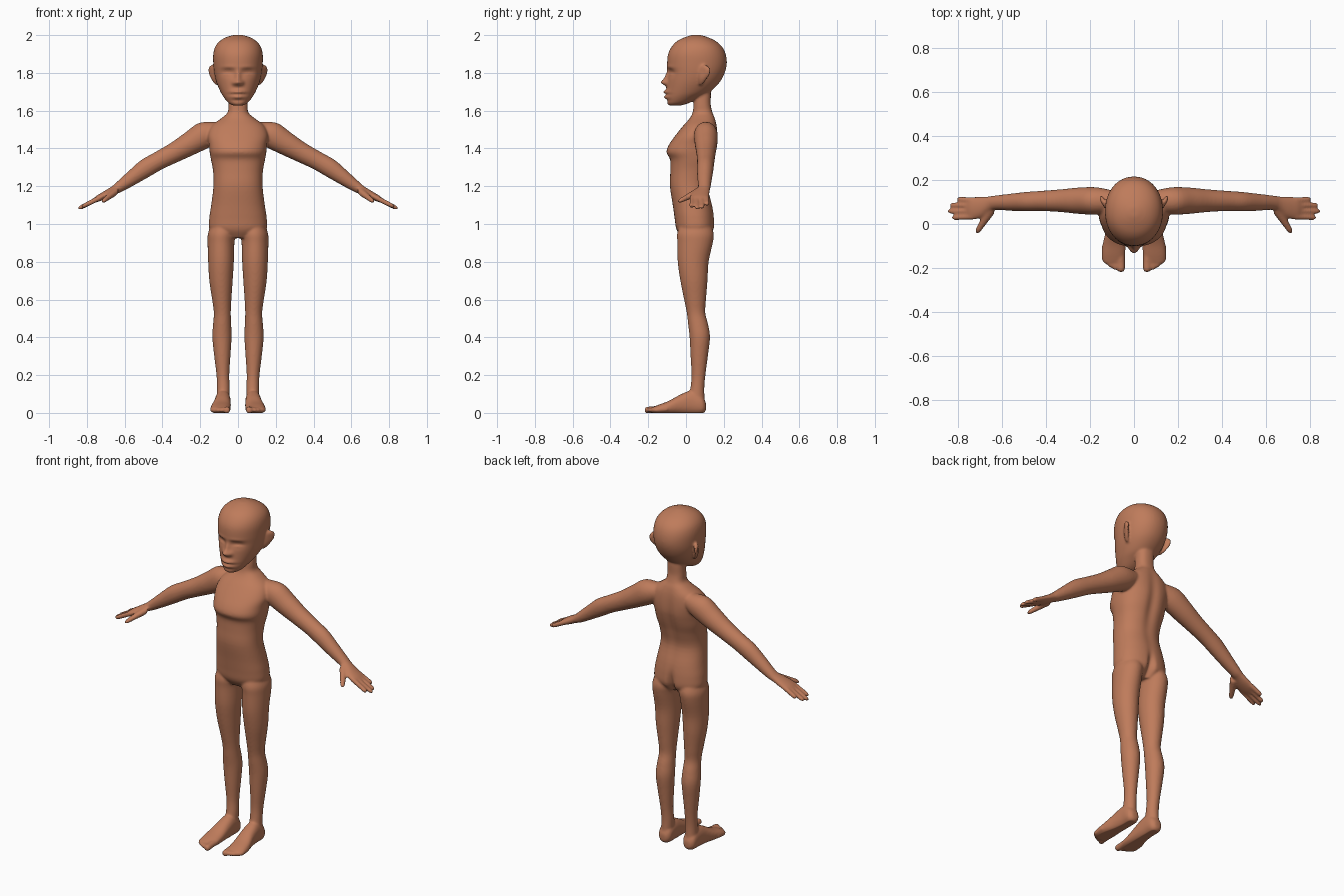
import bpy, bmesh, math
from mathutils import Vector

X, Y, Z = Vector((1, 0, 0)), Vector((0, 1, 0)), Vector((0, 0, 1))
ARM_U = Vector((0.5, 0, 0.866))
bm = bmesh.new()


def spline(rows, steps=4):
    """Catmull-Rom interpolation of ring rows."""
    out = []
    for i in range(len(rows) - 1):
        p0, p1 = rows[max(i - 1, 0)], rows[i]
        p2, p3 = rows[i + 1], rows[min(i + 2, len(rows) - 1)]
        for s in range(steps):
            t = s / steps
            out.append([0.5 * (2 * b + (c - a) * t + (2 * a - 5 * b + 4 * c - d) * t * t
                               + (3 * b - a - 3 * c + d) * t ** 3)
                        for a, b, c, d in zip(p0, p1, p2, p3)])
    return out + [list(rows[-1])]


def loft(rows, u, v, mirror=True, power=2.0, n=32):
    """Closed skin over rings (x, y, z, radius along u, radius along v)."""
    for side in ((1, -1) if mirror else (1,)):
        rings = []
        for x, y, z, a, b in spline(rows):
            ring = []
            for k in range(n):
                w = 2 * math.pi * k / n
                c, s = math.cos(w), math.sin(w)
                c = math.copysign(abs(c) ** (2 / power), c)
                s = math.copysign(abs(s) ** (2 / power), s)
                p = Vector((x, y, z)) + u * (a * c) + v * (b * s)
                ring.append(bm.verts.new((p.x * side, p.y, p.z)))
            rings.append(ring)
        faces = [bm.faces.new((r[k], r[(k + 1) % n], q[(k + 1) % n], q[k]))
                 for r, q in zip(rings, rings[1:]) for k in range(n)]
        faces += [bm.faces.new(rings[0]), bm.faces.new(rings[-1])]
        bmesh.ops.recalc_face_normals(bm, faces=faces)


def upright(rows, power):
    """Central part from rows (z, half width, front y, back y)."""
    loft([(0, (f + b) / 2, z, w, (b - f) / 2) for z, w, f, b in rows], X, Y, False, power, 48)


def digit(a, b, r0, r1, u, v):
    """Rounded finger or toe from a to b."""
    a, b = Vector(a), Vector(b)
    rows = []
    for t, k in ((0, 1), (0.45, 1), (0.85, 1), (0.95, 0.75), (1, 0.3)):
        r = (r0 + (r1 - r0) * t) * k
        rows.append((*a.lerp(b, t), r, r))
    loft(rows, u, v, n=12)


# torso and neck
upright([(0.925, 0.08, -0.02, 0.11), (0.97, 0.148, -0.05, 0.148), (1.03, 0.152, -0.06, 0.15),
         (1.1, 0.142, -0.07, 0.14), (1.2, 0.13, -0.085, 0.118), (1.28, 0.132, -0.083, 0.133),
         (1.34, 0.143, -0.084, 0.152), (1.38, 0.15, -0.103, 0.163), (1.42, 0.154, -0.09, 0.17),
         (1.47, 0.16, -0.055, 0.17), (1.52, 0.14, -0.015, 0.165), (1.56, 0.088, 0.02, 0.155),
         (1.59, 0.055, 0.035, 0.142), (1.63, 0.051, 0.04, 0.132), (1.68, 0.05, 0.045, 0.132),
         (1.73, 0.05, 0.05, 0.13)], 2.3)

# head
upright([(1.627, 0.025, -0.092, -0.03), (1.64, 0.05, -0.1, 0.015), (1.67, 0.075, -0.104, 0.075),
         (1.7, 0.093, -0.104, 0.128), (1.75, 0.114, -0.1, 0.178), (1.8, 0.126, -0.097, 0.205),
         (1.85, 0.131, -0.1, 0.216), (1.9, 0.131, -0.095, 0.21), (1.94, 0.12, -0.075, 0.19),
         (1.97, 0.095, -0.045, 0.155), (1.99, 0.06, -0.003, 0.112), (2.001, 0.02, 0.035, 0.075)], 2.1)

# ears
loft([(0.112, 0.078, 1.735, 0.008, 0.006), (0.125, 0.085, 1.76, 0.022, 0.01),
      (0.136, 0.095, 1.79, 0.032, 0.011), (0.14, 0.1, 1.815, 0.033, 0.011),
      (0.14, 0.1, 1.832, 0.024, 0.009), (0.138, 0.1, 1.842, 0.008, 0.005)],
     Vector((0.4, 0.92, 0)), Vector((0.92, -0.4, 0)), n=20)

# arms and palms
loft([(0.09, 0.105, 1.5, 0.045, 0.045), (0.17, 0.105, 1.475, 0.07, 0.062),
      (0.25, 0.106, 1.428, 0.063, 0.06), (0.33, 0.106, 1.382, 0.054, 0.052),
      (0.42, 0.105, 1.335, 0.049, 0.046), (0.49, 0.102, 1.295, 0.049, 0.044),
      (0.56, 0.099, 1.245, 0.04, 0.039), (0.63, 0.097, 1.195, 0.029, 0.033),
      (0.66, 0.09, 1.177, 0.023, 0.036), (0.7, 0.076, 1.155, 0.021, 0.049),
      (0.74, 0.071, 1.135, 0.017, 0.052), (0.765, 0.071, 1.121, 0.01, 0.045)], ARM_U, Y)

# fingers and thumbs
for y, tip in ((0.113, 0.805), (0.086, 0.838), (0.058, 0.847), (0.029, 0.828)):
    digit((0.73, 0.07 + (y - 0.07) * 0.9, 1.14), (tip, y, 1.08 + (0.847 - tip) * 0.52),
          0.014, 0.012, ARM_U, Y)
digit((0.65, 0.065, 1.172), (0.718, -0.042, 1.118), 0.023, 0.012, Vector((0.8, 0.6, 0)), Z)

# legs
loft([(0.08, 0.05, 1.0, 0.06, 0.08), (0.086, 0.05, 0.95, 0.073, 0.097),
      (0.09, 0.048, 0.9, 0.071, 0.094), (0.09, 0.038, 0.8, 0.068, 0.082),
      (0.09, 0.042, 0.7, 0.062, 0.072), (0.086, 0.048, 0.6, 0.051, 0.058),
      (0.083, 0.053, 0.53, 0.045, 0.049), (0.084, 0.064, 0.47, 0.048, 0.053),
      (0.085, 0.073, 0.4, 0.051, 0.054), (0.083, 0.07, 0.3, 0.043, 0.046),
      (0.08, 0.066, 0.2, 0.034, 0.037), (0.078, 0.06, 0.13, 0.034, 0.037),
      (0.08, 0.055, 0.06, 0.034, 0.044)], X, Y)

# feet and toes
loft([(0.08, 0.106, 0.032, 0.018, 0.02), (0.08, 0.085, 0.042, 0.038, 0.047),
      (0.08, 0.03, 0.055, 0.041, 0.063), (0.083, -0.03, 0.045, 0.045, 0.052),
      (0.09, -0.09, 0.029, 0.052, 0.035), (0.093, -0.14, 0.02, 0.053, 0.025),
      (0.093, -0.175, 0.015, 0.046, 0.016)], X, Z, power=2.3)
for x, tip, r in ((0.059, -0.219, 0.018), (0.086, -0.209, 0.013), (0.105, -0.198, 0.013),
                  (0.122, -0.185, 0.012), (0.136, -0.17, 0.012)):
    digit((x, tip + 0.07, 0.02), (x, tip, 0.014), r, r, X, Z)

# fuse the parts into one smooth skin
mesh = bpy.data.meshes.new("body_parts")
bm.to_mesh(mesh)
bm.free()
body = bpy.data.objects.new("body", mesh)
bpy.context.collection.objects.link(body)
remesh = body.modifiers.new("fuse", 'REMESH')
remesh.mode = 'VOXEL'
remesh.voxel_size = 0.006
soften = body.modifiers.new("soften", 'SMOOTH')
soften.factor = 0.5
soften.iterations = 8
skin = bpy.data.meshes.new_from_object(body.evaluated_get(bpy.context.evaluated_depsgraph_get()))
body.modifiers.clear()
body.data = skin

# sculpted detail: centre, spread, push along y (both sides)
touches = [
    ((0, -0.1, 1.75), (0.014, 0.05, 0.012), -0.026),       # nose tip
    ((0, -0.1, 1.778), (0.010, 0.05, 0.022), -0.014),      # nose bridge
    ((0.02, -0.1, 1.747), (0.009, 0.05, 0.009), -0.011),   # nostrils
    ((0, -0.1, 1.699), (0.026, 0.05, 0.008), -0.016),      # upper lip
    ((0, -0.1, 1.673), (0.022, 0.05, 0.008), -0.013),      # lower lip
    ((0, -0.1, 1.686), (0.03, 0.05, 0.004), 0.007),        # mouth line
    ((0, -0.1, 1.655), (0.03, 0.05, 0.006), 0.004),        # above chin
    ((0.052, -0.09, 1.803), (0.024, 0.05, 0.014), 0.016),  # eye sockets
    ((0.053, -0.09, 1.797), (0.016, 0.05, 0.009), -0.008), # eyelids
    ((0.054, -0.09, 1.80), (0.018, 0.05, 0.003), 0.005),   # eye slits
    ((0.05, -0.09, 1.83), (0.03, 0.05, 0.008), -0.004),    # brows
    ((0.148, 0.085, 1.805), (0.02, 0.012, 0.018), 0.006),  # ear hollows
    ((0, 0.16, 1.33), (0.022, 0.04, 0.14), -0.012),        # spine groove
    ((0, 0.14, 0.96), (0.014, 0.05, 0.05), -0.03),         # seat cleft
]
for vert in skin.vertices:
    x, y, z = vert.co
    push = 0
    for c, s, amount in touches:
        d = ((abs(x) - c[0]) / s[0]) ** 2 + ((y - c[1]) / s[1]) ** 2 + ((z - c[2]) / s[2]) ** 2
        if d < 20:
            push += amount * math.exp(-d / 2)
    vert.co.y = y + push
    vert.co.z = max(z, 0)  # flat soles

skin.polygons.foreach_set("use_smooth", [True] * len(skin.polygons))
mat = bpy.data.materials.new("warm brown skin")
mat.diffuse_color = (0.52, 0.2, 0.105, 1)
skin.materials.clear()
skin.materials.append(mat)
